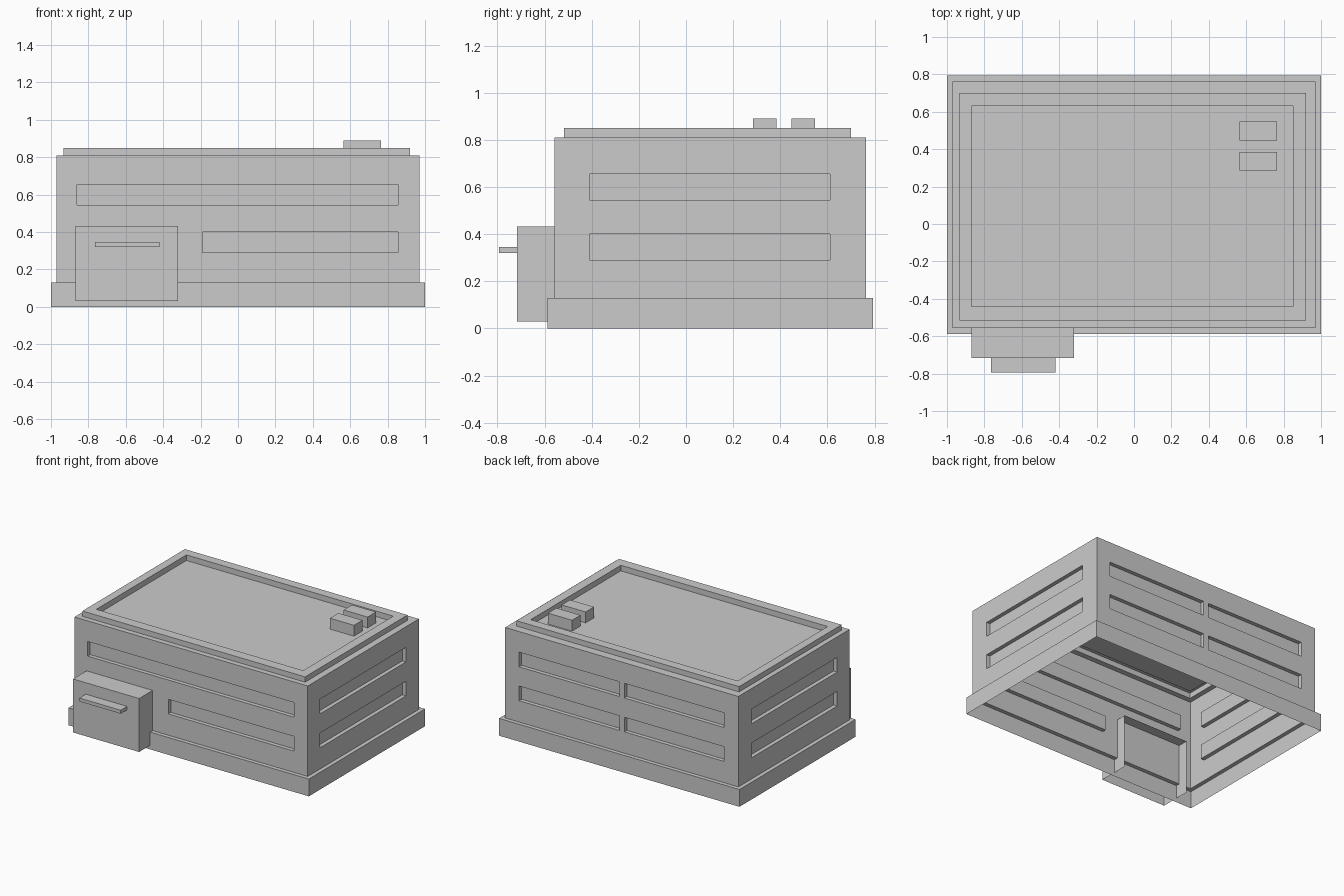
import bpy, bmesh
from mathutils import Vector

if "Cube" in bpy.data.objects:
    bpy.data.objects.remove(bpy.data.objects["Cube"])

WALL = (-0.97, 0.97, -0.557, 0.763)      # x0, x1, y0, y1
Z_BASE, Z_TOP, INSET = 0.13, 0.81, 0.03
BANDS = [(0.29, 0.40), (0.545, 0.655)]   # lower and upper window rows


def finish(name, bm):
    bmesh.ops.remove_doubles(bm, verts=bm.verts, dist=1e-5)
    mesh = bpy.data.meshes.new(name)
    bm.to_mesh(mesh)
    bm.free()
    obj = bpy.data.objects.new(name, mesh)
    bpy.context.collection.objects.link(obj)
    return obj


def face(bm, pts):
    return bm.faces.new([bm.verts.new(p) for p in pts])


def ring(rect, z):
    x0, x1, y0, y1 = rect
    return [(x0, y0, z), (x1, y0, z), (x1, y1, z), (x0, y1, z)]


def stack(name, rings, cap=False):
    """Rectangular outlines joined bottom to top, underside left open."""
    bm = bmesh.new()
    for a, b in zip(rings, rings[1:]):
        for i in range(4):
            j = (i + 1) % 4
            face(bm, [a[i], a[j], b[j], b[i]])
    if cap:
        face(bm, rings[-1])
    return finish(name, bm)


def wall(name, turn, offset, u_min, u_max, rows):
    """Wall sheet with inset window strips; u runs to the viewer's right."""
    along = [Vector((1, 0, 0)), Vector((0, 1, 0)), Vector((-1, 0, 0)), Vector((0, -1, 0))][turn]
    inward = Vector((0, 0, 1)).cross(along)
    bm = bmesh.new()

    def rect(u0, u1, z0, z1, depth=0.0):
        pts = [along * u + inward * (depth - offset) + Vector((0, 0, z))
               for u, z in ((u0, z0), (u1, z0), (u1, z1), (u0, z1))]
        face(bm, pts)
        return pts

    z = Z_BASE
    for (z0, z1), windows in zip(BANDS, rows):
        rect(u_min, u_max, z, z0)
        u = u_min
        for u0, u1 in windows:
            rect(u, u0, z0, z1)
            back = rect(u0, u1, z0, z1, INSET)
            rim = [p - inward * INSET for p in back]
            for i in range(4):
                j = (i + 1) % 4
                face(bm, [rim[i], rim[j], back[j], back[i]])
            u = u1
        rect(u, u_max, z0, z1)
        z = z1
    rect(u_min, u_max, z, Z_TOP)
    return finish(name, bm)


def box(name, rect, z0, z1, drop=()):
    """Box, optionally without the faces whose normals are listed."""
    bm = bmesh.new()
    a, b = ring(rect, z0), ring(rect, z1)
    face(bm, b)
    face(bm, a[::-1])
    for i in range(4):
        j = (i + 1) % 4
        face(bm, [a[i], a[j], b[j], b[i]])
    bm.normal_update()
    gone = [f for f in bm.faces if any(f.normal.dot(Vector(d)) > 0.9 for d in drop)]
    bmesh.ops.delete(bm, geom=gone, context='FACES')
    return finish(name, bm)


# Plinth with ledge
PLINTH = (-1.0, 1.0, -0.587, 0.793)
stack("plinth", [ring(PLINTH, 0), ring(PLINTH, Z_BASE), ring(WALL, Z_BASE)])

# Four walls with window strips
x0, x1, y0, y1 = WALL
wall("front_wall", 0, -y0, x0, x1, [[(-0.19, 0.855)], [(-0.86, 0.855)]])
wall("right_wall", 1, x1, y0, y1, [[(-0.41, 0.61)]] * 2)
wall("back_wall", 2, y1, -x1, -x0, [[(-0.855, -0.02), (0.022, 0.85)]] * 2)
wall("left_wall", 3, -x0, -y1, -y0, [[(-0.61, 0.41)]] * 2)

# Roof: ledge, raised parapet and sunken deck
PARAPET = (-0.932, 0.92, -0.517, 0.70)
DECK = (-0.87, 0.85, -0.44, 0.63)
stack("roof", [ring(WALL, Z_TOP), ring(PARAPET, Z_TOP), ring(PARAPET, 0.85),
               ring(DECK, 0.85), ring(DECK, 0.808)], cap=True)

# Rooftop units
for i, y in enumerate((0.285, 0.447)):
    box(f"roof_unit_{i + 1}", (0.565, 0.765, y, y + 0.1), 0.808, 0.89, drop=[(0, 0, -1)])

# Entrance porch (passes through the wall, open behind and below) and its canopy
box("porch", (-0.87, -0.32, -0.717, -0.48), 0.03, 0.432, drop=[(0, 0, -1), (0, 1, 0)])
box("canopy", (-0.765, -0.42, -0.793, -0.717), 0.32, 0.346)
